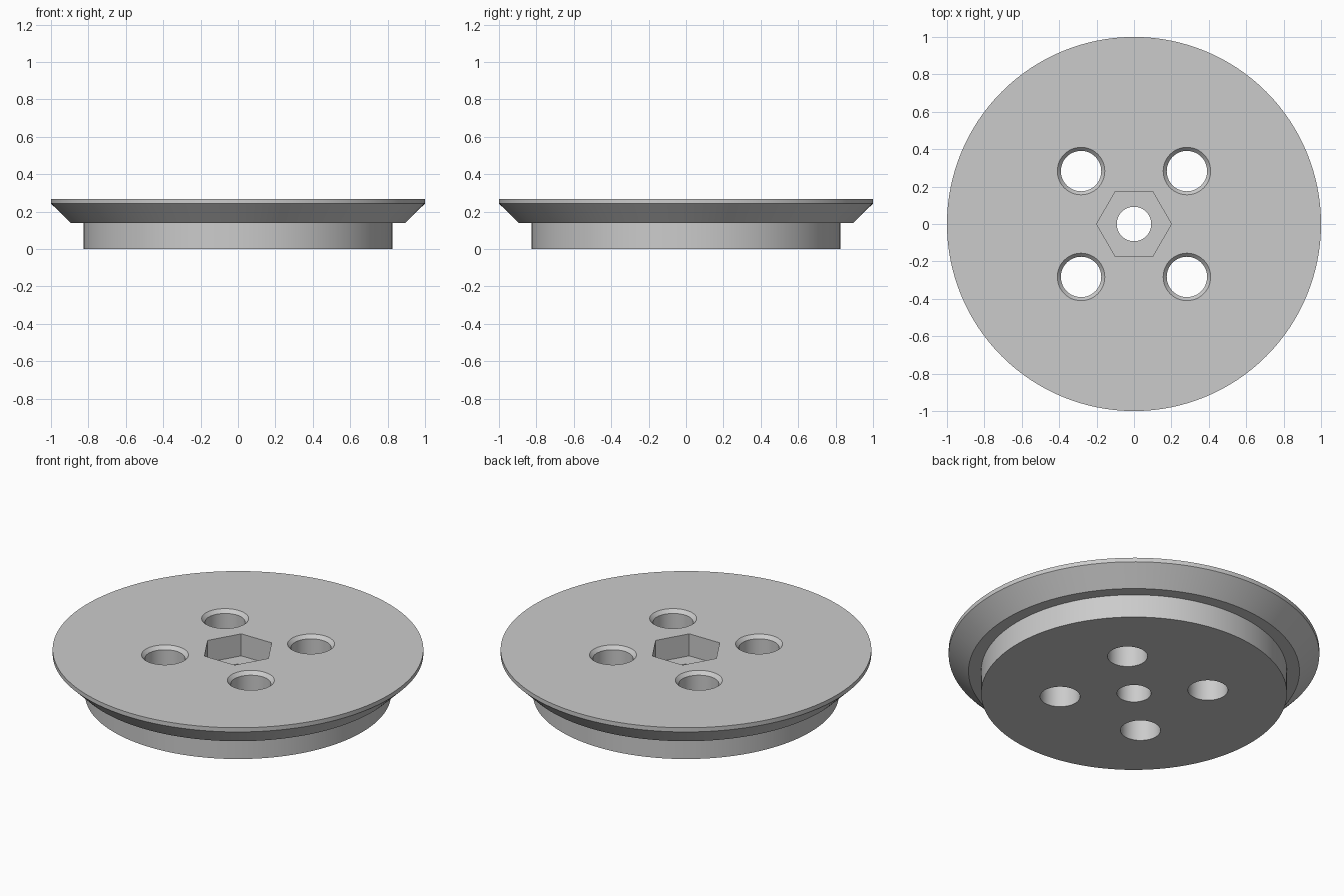
import bpy, bmesh
from math import cos, sin, pi, radians

default = bpy.data.objects.get("Cube")
if default:
    bpy.data.objects.remove(default, do_unlink=True)

TOP = 0.268

grey = bpy.data.materials.new("light grey")
grey.use_nodes = True
colour = (0.6, 0.6, 0.6, 1)
grey.diffuse_color = colour
grey.node_tree.nodes["Principled BSDF"].inputs["Base Color"].default_value = colour


def turned(name, profile, sides, x=0, y=0):
    """Closed solid turned from (radius, height) points listed bottom to top."""
    bm = bmesh.new()
    rings = [[bm.verts.new((x + r * cos(2 * pi * i / sides),
                            y + r * sin(2 * pi * i / sides), z))
              for i in range(sides)] for r, z in profile]
    for low, high in zip(rings, rings[1:]):
        for i in range(sides):
            j = (i + 1) % sides
            bm.faces.new((low[i], low[j], high[j], high[i]))
    bm.faces.new(rings[0][::-1])
    bm.faces.new(rings[-1])
    mesh = bpy.data.meshes.new(name)
    bm.to_mesh(mesh)
    bm.free()
    mesh.materials.append(grey)
    obj = bpy.data.objects.new(name, mesh)
    bpy.context.collection.objects.link(obj)
    return obj


# Flanged disc: plug, underside ledge, bevelled flange, thin rim
disc = turned("flanged_disc", [(0.825, 0), (0.825, 0.138), (0.893, 0.138),
                               (1, 0.243), (1, TOP)], 128)

# Hexagonal nut pocket and centre bore
cutters = [turned("hex_pocket_cutter", [(0.2, 0.137), (0.2, TOP + 0.1)], 6),
           turned("centre_bore_cutter", [(0.092, -0.1), (0.092, 0.2)], 48)]

# Four chamfered through holes
for sx in (-1, 1):
    for sy in (-1, 1):
        cutters.append(turned(
            "bolt_hole_cutter",
            [(0.108, -0.1), (0.108, TOP - 0.02), (0.127, TOP), (0.127, TOP + 0.1)],
            48, sx * 0.283, sy * 0.283))

bpy.ops.object.select_all(action='DESELECT')
bpy.context.view_layer.objects.active = disc
disc.select_set(True)
for cutter in cutters:
    cutter.hide_render = True
    mod = disc.modifiers.new("cut", 'BOOLEAN')
    mod.operation = 'DIFFERENCE'
    mod.solver = 'EXACT'
    mod.object = cutter
    bpy.ops.object.modifier_apply(modifier=mod.name)
    bpy.data.objects.remove(cutter, do_unlink=True)

bpy.ops.object.shade_smooth_by_angle(angle=radians(25))
